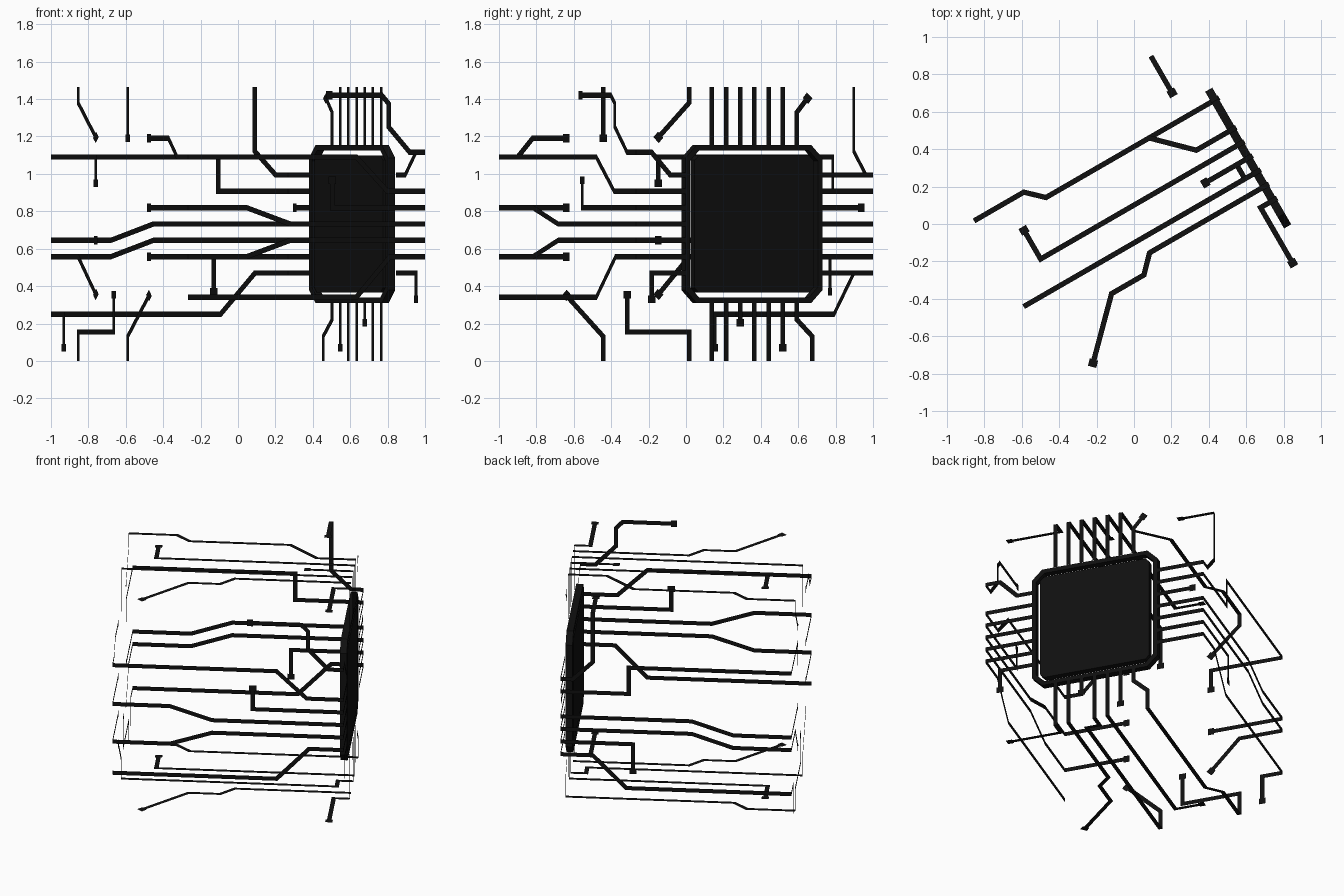
import bpy, bmesh, math
from mathutils import Matrix, Vector

if "Cube" in bpy.data.objects:
    bpy.data.objects.remove(bpy.data.objects["Cube"])

H = 0.732            # half side of the invisible cube the circuit wraps around
W = 0.014            # half width of a trace
P = 0.0875           # pitch of the chip pins
E = 0.42             # where pins leave the chip rim
ROT = Matrix.Rotation(math.radians(30), 4, 'Z')


def k(i):            # pin position across the chip
    return i * P


def zk(i):           # pin height
    return H + i * P


def finish(bm, name):
    bm.transform(ROT)
    me = bpy.data.meshes.new(name)
    bm.to_mesh(me)
    bm.free()
    ob = bpy.data.objects.new(name, me)
    bpy.context.collection.objects.link(ob)
    return ob


def ribbon(bm, pts, place, pad):
    """Flat mitred strip along 2D points, with an optional square pad at its end."""
    p = [Vector(q) for q in pts]
    d = [(b - a).normalized() for a, b in zip(p, p[1:])]
    end = p[-1].copy()
    if pad:
        p[-1] = end - d[-1] * 0.02
    rows = []
    for i, q in enumerate(p):
        d0, d1 = d[max(i - 1, 0)], d[min(i, len(d) - 1)]
        n0, n1 = Vector((-d0.y, d0.x)), Vector((-d1.y, d1.x))
        m = (n0 + n1).normalized()
        m *= W / m.dot(n0)
        rows.append([bm.verts.new(place(*(q + s * m))) for s in (1, -1)])
    for a, b in zip(rows, rows[1:]):
        bm.faces.new((a[0], a[1], b[1], b[0]))
    if pad:
        t = d[-1] * 0.02
        n = Vector((-d[-1].y, d[-1].x)) * 0.023
        bm.faces.new([bm.verts.new(place(*(end + c)))
                      for c in (-t + n, -t - n, t - n, t + n)])


def traces(name, place, plain, padded):
    bm = bmesh.new()
    for pts in plain:
        ribbon(bm, pts, place, False)
    for pts in padded:
        ribbon(bm, pts, place, True)
    finish(bm, name)


# chip side: (across, z)
traces("chip_side_traces", lambda a, z: (H, a, z),
       [[(-E, zk(i)), (-H, zk(i))] for i in (2, 1, 0, -1, -2)]
       + [[(E, zk(i)), (H, zk(i))] for i in (3, 2, 0, -1, -2, -3)]
       + [[(k(i), H + E), (k(i), 2 * H)] for i in range(-3, 3)]
       + [[(k(i), H - E), (k(i), 0)] for i in (-3, -2, 0, 1)]
       + [[(-E, zk(3)), (-0.52, zk(3)), (-0.635, 1.115), (-H, 1.115)],
          [(k(3), H - E), (k(3), 0.22), (0.358, 0.13), (0.358, 0)]],
       [[(-E, zk(-3)), (-0.635, zk(-3)), (-0.635, 0.33)],
        [(E, zk(1)), (0.66, zk(1))],
        [(k(3), H + E), (k(3), 1.33), (0.328, 1.405)],
        [(k(-1), H - E), (k(-1), 0.205)],
        [(k(2), H - E), (k(2), 0.07)]])

# side next to the chip, towards the back: (along, z)
traces("back_side_traces", lambda a, z: (a, H, z),
       [[(H, zk(3)), (0.655, zk(3)), (0.527, 1.12), (0.527, 2 * H)],
        [(H, zk(2)), (0.3, zk(2)), (0.3, 1.09), (-H, 1.09)],
        [(H, zk(0)), (-0.1, zk(0)), (-0.363, zk(-1)), (-H, zk(-1))],
        [(H, zk(-1)), (-0.1, zk(-1)), (-0.363, zk(-2)), (-H, zk(-2))],
        [(H, zk(-3)), (0.527, zk(-3)), (0.315, 0.25), (-H, 0.25)]],
       [[(H, zk(-2)), (0.272, zk(-2)), (0.272, 0.37)]])

# side next to the chip, towards the front: (along, z)
traces("front_side_traces", lambda a, z: (a, -H, z),
       [[(H, zk(2)), (0.5, zk(2)), (0.308, 1.09), (-H, 1.09)],
        [(H, zk(0)), (-0.1, zk(0)), (-0.37, zk(1)), (-H, zk(1))],
        [(H, zk(-1)), (-0.1, zk(-1)), (-0.37, zk(-2)), (-H, zk(-2))],
        [(H, zk(-2)), (0.515, zk(-2)), (0.308, 0.34), (-H, 0.34)]],
       [[(H, 1.115), (0.638, 1.115), (0.508, 1.25), (0.508, 1.375),
         (0.465, 1.42), (0.14, 1.42)],
        [(H, zk(1)), (0.158, zk(1)), (0.158, 0.965)]])

# side opposite the chip: (across, z)
traces("far_side_traces", lambda a, z: (-H, a, z), [],
       [[(-H, 1.09), (-0.617, 1.09), (-0.524, 1.19), (-0.316, 1.19)],
        [(-H, zk(1)), (-0.316, zk(1))],
        [(-H, zk(-2)), (-0.316, zk(-2))],
        [(H, 1.09), (0.252, 1.09), (0.252, 0.95)],
        [(H, zk(-1)), (0.252, zk(-1))],
        [(H, zk(-2)), (0.442, zk(-2)), (0.252, 0.355)],
        [(H, 0.25), (0.596, 0.25), (0.596, 0.07)],
        [(0.442, 2 * H), (0.442, 1.38), (0.252, 1.195)],
        [(-k(1), 2 * H), (-k(1), 1.19)],
        [(0.442, 0), (0.442, 0.155), (0.06, 0.155), (0.06, 0.355)],
        [(-k(1), 0), (-k(1), 0.13), (-0.316, 0.35)]])

# top and bottom share most of their pattern: (along, across)
bend = [(0.3, 0.358), (-0.337, 0.358), (-0.425, 0.442), (-H, 0.442)]
shared = [[(H, k(1)), (-0.526, k(1)), (-0.526, 0.265)],
          [(H, k(-2)), (-0.005, k(-2)), (-0.09, k(-3)), (-0.29, k(-3)), (-0.562, -0.535)],
          [(H, k(-3)), (0.63, k(-3)), (0.63, -0.605)]]
traces("top_traces", lambda a, b: (a, b, 2 * H),
       [[(H, k(2)), (0.486, k(2))] + bend, [(H, k(-1)), (-H, k(-1))]],
       shared + [[(H, 0), (0.44, 0)], [(0.527, H), (0.527, 0.505)]])
traces("bottom_traces", lambda a, b: (a, b, 0),
       [[(H, 0.358)] + bend[1:],
        [(H, 0), (0.634, 0), (0.634, k(-1)), (-H, k(-1))]],
       shared)


# chip: chamfered square plate inside a chamfered square rim
X0, X1 = 0.683, 0.727


def octagon(r, c):
    q = [(r, r - c), (r - c, r)]
    return [(a * math.cos(t) - b * math.sin(t), a * math.sin(t) + b * math.cos(t))
            for t in (i * math.pi / 2 for i in range(4)) for a, b in q]


def loop(bm, r, c, x):
    return [bm.verts.new((x, a, H + b)) for a, b in octagon(r, c)]


def skin(bm, a, b):
    for i in range(8):
        j = (i + 1) % 8
        bm.faces.new((a[i], a[j], b[j], b[i]))


bm = bmesh.new()
back, front = loop(bm, 0.366, 0.025, X0), loop(bm, 0.366, 0.025, X1)
skin(bm, back, front)
bm.faces.new(front)
bm.faces.new(back[::-1])
bmesh.ops.recalc_face_normals(bm, faces=bm.faces)
finish(bm, "chip_plate")

bm = bmesh.new()
rings = [loop(bm, 0.422, 0.068, X0), loop(bm, 0.422, 0.068, X1),
         loop(bm, 0.394, 0.056, X1), loop(bm, 0.394, 0.056, X0)]
for i in range(4):
    skin(bm, rings[i], rings[(i + 1) % 4])
bmesh.ops.recalc_face_normals(bm, faces=bm.faces)
finish(bm, "chip_rim")

# black finish
mat = bpy.data.materials.new("black")
mat.diffuse_color = (0.005, 0.005, 0.005, 1)
mat.use_nodes = True
mat.node_tree.nodes["Principled BSDF"].inputs["Base Color"].default_value = mat.diffuse_color
for ob in bpy.data.objects:
    ob.data.materials.append(mat)
